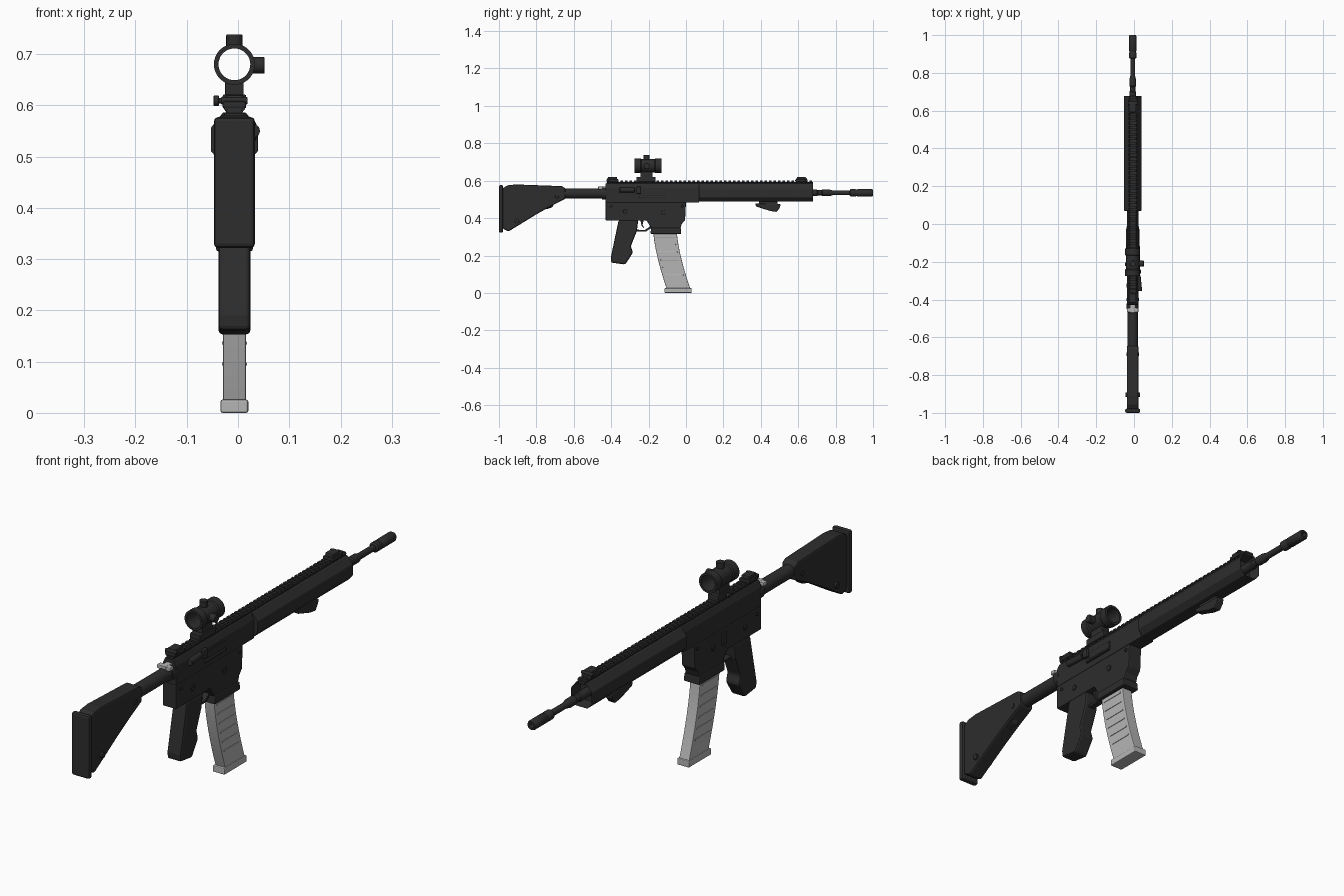
import bpy, bmesh, math
from mathutils import Matrix, Vector

XC = -0.007   # centre plane of the rifle
ZB = 0.535    # bore height


def material(name, v):
    m = bpy.data.materials.new(name)
    m.diffuse_color = (v, v, v, 1)
    return m


BLACK = material("matte black", 0.026)
GREY = material("light grey", 0.46)


def finish(name, bm, mat, bevel=0.0, smooth=False):
    bmesh.ops.recalc_face_normals(bm, faces=bm.faces)
    me = bpy.data.meshes.new(name)
    bm.to_mesh(me)
    bm.free()
    ob = bpy.data.objects.new(name, me)
    bpy.context.collection.objects.link(ob)
    me.materials.append(mat)
    if bevel:
        b = ob.modifiers.new("bevel", 'BEVEL')
        b.width, b.segments, b.limit_method = bevel, 2, 'ANGLE'
    if smooth:
        bpy.ops.object.select_all(action='DESELECT')
        ob.select_set(True)
        bpy.context.view_layer.objects.active = ob
        bpy.ops.object.shade_smooth_by_angle(angle=math.radians(35))
    return ob


def extrude(bm, ring, offset):
    f = bm.faces.new([bm.verts.new(p) for p in ring])
    g = bmesh.ops.extrude_face_region(bm, geom=[f])
    bmesh.ops.translate(bm, vec=offset, verts=[v for v in g["geom"] if isinstance(v, bmesh.types.BMVert)])


def side_plate(name, pts, half, mat=BLACK, bevel=0.004, x=XC):
    """Side profile in (y, z), extruded across x."""
    bm = bmesh.new()
    extrude(bm, [(x - half, y, z) for y, z in pts], (2 * half, 0, 0))
    return finish(name, bm, mat, bevel)


def long_bar(name, pts, y0, y1, mat=BLACK, bevel=0.002):
    """Mirrored cross-section in (x, z), extruded along y."""
    bm = bmesh.new()
    ring = pts + [(-x, z) for x, z in reversed(pts)]
    extrude(bm, [(XC + x, y0, z) for x, z in ring], (0, y1 - y0, 0))
    return finish(name, bm, mat, bevel)


def box(name, x0, x1, y0, y1, z0, z1, mat=BLACK, bevel=0.002):
    return side_plate(name, [(y0, z0), (y1, z0), (y1, z1), (y0, z1)], (x1 - x0) / 2, mat, bevel, (x0 + x1) / 2)


def turned(name, prof, z=ZB, closed=False, n=28):
    """Lathe of (y, radius) points about a lengthwise axis."""
    bm = bmesh.new()
    rings = [[bm.verts.new((XC + r * math.cos(2 * math.pi * i / n), y, z + r * math.sin(2 * math.pi * i / n)))
              for i in range(n)] for y, r in prof]
    for a, b in zip(rings, rings[1:] + (rings[:1] if closed else [])):
        for i in range(n):
            j = (i + 1) % n
            bm.faces.new((a[i], a[j], b[j], b[i]))
    if not closed:
        bm.faces.new(rings[0])
        bm.faces.new(rings[-1])
    return finish(name, bm, BLACK, smooth=True)


def rod(name, a, b, r, mat=BLACK, n=20):
    a, b = Vector(a), Vector(b)
    bm = bmesh.new()
    rot = (b - a).to_track_quat('Z', 'Y').to_matrix().to_4x4()
    bmesh.ops.create_cone(bm, cap_ends=True, segments=n, radius1=r, radius2=r, depth=(b - a).length,
                          matrix=Matrix.Translation((a + b) / 2) @ rot)
    return finish(name, bm, mat, 0.0015, True)


# Stock, butt pad and buffer tube
side_plate("stock", [(-0.98, 0.56), (-0.955, 0.575), (-0.91, 0.58), (-0.665, 0.571), (-0.645, 0.56), (-0.645, 0.503),
                     (-0.72, 0.465), (-0.80, 0.42), (-0.95, 0.328), (-0.98, 0.345)], 0.031, bevel=0.007)
box("butt_pad", XC - 0.04, XC + 0.04, -1.0, -0.978, 0.322, 0.577, bevel=0.008)
side_plate("stock_latch", [(-0.765, 0.465), (-0.705, 0.475), (-0.715, 0.458), (-0.745, 0.448)], 0.014)
rod("stock_screw", (XC - 0.039, -0.905, 0.385), (XC + 0.039, -0.905, 0.385), 0.012)
rod("stock_sling_pin", (XC - 0.034, -0.69, 0.515), (XC + 0.034, -0.69, 0.515), 0.010)
turned("buffer_tube", [(-0.70, 0.027), (-0.45, 0.027), (-0.45, 0.032), (-0.42, 0.032)], 0.532)

# Charging handle
box("charging_handle", XC - 0.012, XC + 0.012, -0.47, -0.42, 0.553, 0.57, GREY)
box("charging_handle_bar", XC - 0.030, XC + 0.030, -0.468, -0.444, 0.553, 0.569, GREY, 0.004)

# Receivers
long_bar("upper_receiver", [(0.030, 0.484), (0.030, 0.560), (0.019, 0.585)], -0.43, 0.07)
side_plate("lower_receiver", [(-0.43, 0.485), (-0.43, 0.387), (-0.21, 0.387), (-0.185, 0.345), (-0.03, 0.345),
                              (-0.022, 0.37), (-0.005, 0.39), (0.0, 0.485)], 0.030)
side_plate("magwell_flare", [(-0.19, 0.315), (-0.187, 0.348), (-0.028, 0.348), (-0.025, 0.315)], 0.036, bevel=0.005)
for i, (y, z) in enumerate([(-0.325, 0.435), (-0.12, 0.43), (-0.40, 0.46), (-0.02, 0.465)]):
    rod("receiver_pin_%d" % i, (XC - 0.034, y, z), (XC + 0.034, y, z), 0.011 if i < 2 else 0.007)
box("bolt_catch", XC - 0.036, XC - 0.028, -0.20, -0.175, 0.42, 0.47)
box("ejection_port", 0.02, 0.027, -0.235, -0.115, 0.518, 0.548)
box("port_hinge", 0.02, 0.031, -0.25, -0.115, 0.508, 0.516)
box("shell_deflector", 0.02, 0.036, -0.265, -0.24, 0.53, 0.568, bevel=0.005)
rod("forward_assist", (0.022, -0.275, 0.55), (0.030, -0.355, 0.55), 0.013)

# Pistol grip, trigger and guard
side_plate("pistol_grip", [(-0.36, 0.39), (-0.255, 0.39), (-0.263, 0.33), (-0.295, 0.25), (-0.284, 0.215),
                           (-0.325, 0.152), (-0.40, 0.162), (-0.402, 0.19)], 0.031, bevel=0.008)
side_plate("trigger_guard", [(-0.275, 0.345), (-0.262, 0.328), (-0.215, 0.328), (-0.18, 0.35), (-0.185, 0.36),
                             (-0.22, 0.337), (-0.26, 0.338)], 0.012, bevel=0.001)
side_plate("trigger", [(-0.245, 0.392), (-0.225, 0.392), (-0.232, 0.365), (-0.222, 0.343), (-0.238, 0.36)],
           0.007, bevel=0.001)


# Curved magazine
def mag_shift(z):
    return 0.072 * ((0.34 - z) / 0.315) ** 1.5


levels = [0.34 - 0.32 * i / 12 for i in range(13)]
side_plate("magazine", [(-0.176 + mag_shift(z), z) for z in levels]
           + [(-0.050 + mag_shift(z), z) for z in reversed(levels)], 0.0225, GREY, 0.003)
box("magazine_base", XC - 0.027, XC + 0.027, -0.115, 0.03, 0.0, 0.026, GREY, 0.004)
for i in range(6):
    z = 0.30 - 0.041 * i
    y = mag_shift(z)
    box("magazine_rib_%d" % i, XC - 0.0245, XC + 0.0245, -0.162 + y, -0.064 + y, z - 0.003, z + 0.003, GREY, 0.001)

# Handguard with a recessed muzzle end
hg = long_bar("handguard", [(0.026, 0.488), (0.046, 0.511), (0.046, 0.556), (0.022, 0.586)], 0.07, 0.68)
bm = bmesh.new()
bm.from_mesh(hg.data)
end = [f for f in bm.faces if f.normal.y > 0.9]
bmesh.ops.inset_region(bm, faces=end, thickness=0.007)
bmesh.ops.translate(bm, verts=list({v for f in end for v in f.verts}), vec=(0, -0.05, 0))
bm.to_mesh(hg.data)
bm.free()

# Toothed top rail
long_bar("rail_base", [(0.016, 0.58), (0.016, 0.592)], -0.425, 0.68)
for i in range(46):
    y = -0.423 + 0.0241 * i
    long_bar("rail_tooth_%d" % i, [(0.016, 0.587), (0.021, 0.593), (0.017, 0.601)], y, y + 0.013, bevel=0)

# Hand stop below the handguard
side_plate("hand_stop", [(0.37, 0.478), (0.505, 0.475), (0.503, 0.458), (0.485, 0.433), (0.45, 0.438),
                         (0.375, 0.462)], 0.016)
box("hand_stop_mount", XC - 0.010, XC + 0.010, 0.39, 0.49, 0.472, 0.492)

# Barrel and muzzle device
turned("barrel", [(0.60, 0.018), (0.70, 0.018), (0.705, 0.014), (0.725, 0.014), (0.73, 0.018), (0.765, 0.018),
                  (0.785, 0.0125), (0.89, 0.0125)])
turned("muzzle_device", [(0.875, 0.013), (0.88, 0.02), (0.905, 0.02), (0.908, 0.018), (0.915, 0.018), (0.918, 0.02),
                         (0.994, 0.02), (1.0, 0.017), (1.0, 0.010), (0.94, 0.010)])

# Folded iron sights
for name, y, d in (("rear_sight", -0.393, 1), ("front_sight", 0.617, -1)):
    side_plate(name + "_base", [(y - 0.033, 0.594), (y + 0.033, 0.594), (y + 0.033, 0.608), (y - 0.033, 0.608)], 0.023)
    side_plate(name + "_leaf", [(y - 0.026, 0.606), (y + 0.026, 0.606), (y + 0.024, 0.62), (y - 0.024, 0.62)], 0.018)
    rod(name + "_pivot", (XC - 0.026, y - d * 0.022, 0.609), (XC + 0.026, y - d * 0.022, 0.609), 0.007)

# Tubular optic on its mount
turned("optic_tube", [(-0.275, 0.040), (-0.243, 0.040), (-0.238, 0.036), (-0.168, 0.036), (-0.163, 0.040),
                      (-0.13, 0.040), (-0.13, 0.031), (-0.275, 0.031)], 0.68, True, 36)
rod("top_turret", (XC, -0.21, 0.713), (XC, -0.21, 0.738), 0.016)
rod("side_turret", (XC + 0.033, -0.21, 0.678), (0.052, -0.21, 0.678), 0.016)
box("optic_neck", XC - 0.018, XC + 0.018, -0.243, -0.178, 0.615, 0.648)
box("optic_clamp", XC - 0.023, XC + 0.023, -0.265, -0.162, 0.594, 0.621, bevel=0.003)
rod("clamp_bolt", (XC - 0.034, -0.213, 0.609), (XC, -0.213, 0.609), 0.005)
rod("clamp_knob", (XC - 0.041, -0.213, 0.609), (XC - 0.030, -0.213, 0.609), 0.010)
